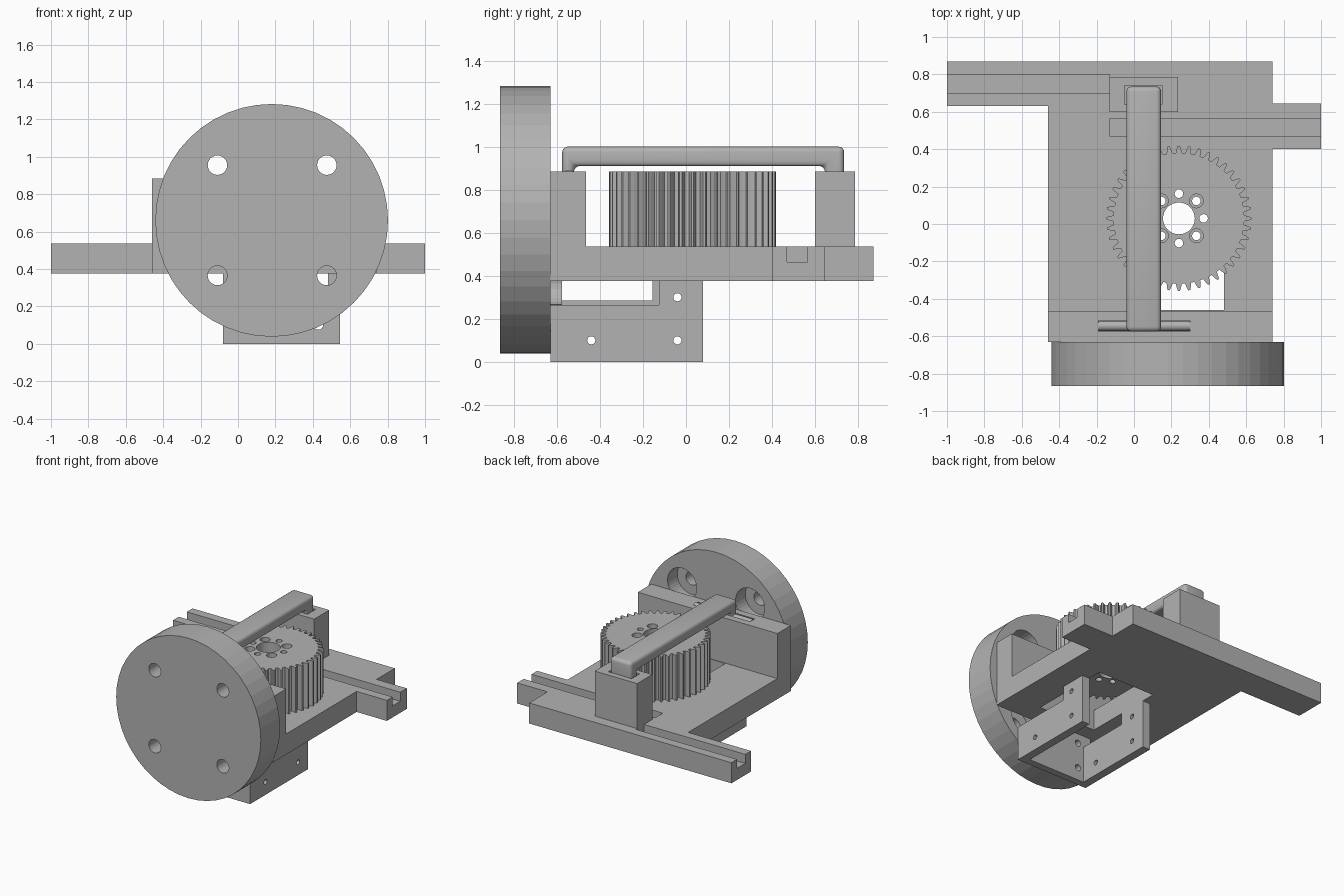
import bpy, bmesh, math
from mathutils import Matrix, Vector

if "Cube" in bpy.data.objects:
    bpy.data.objects.remove(bpy.data.objects["Cube"], do_unlink=True)

grey = bpy.data.materials.new("machined grey")
grey.use_nodes = True
COLOR = (0.45, 0.45, 0.45, 1)
grey.diffuse_color = COLOR
grey.node_tree.nodes["Principled BSDF"].inputs["Base Color"].default_value = COLOR


def finish(name, bm):
    bmesh.ops.recalc_face_normals(bm, faces=bm.faces)
    mesh = bpy.data.meshes.new(name)
    bm.to_mesh(mesh)
    bm.free()
    mesh.materials.append(grey)
    ob = bpy.data.objects.new(name, mesh)
    bpy.context.collection.objects.link(ob)
    return ob


def box(name, x, y, z):
    bm = bmesh.new()
    bmesh.ops.create_cube(bm, size=1)
    for v in bm.verts:
        v.co = Vector((r[0] if c < 0 else r[1]) for c, r in zip(v.co, (x, y, z)))
    return finish(name, bm)


def cyl(name, axis, centre, r, span, sides=24):
    """Cylinder along an axis; centre holds the two other coordinates."""
    i = "XYZ".index(axis)
    bm = bmesh.new()
    bmesh.ops.create_cone(bm, cap_ends=True, segments=sides, radius1=r, radius2=r,
                          depth=span[1] - span[0])
    turn = {"X": Matrix.Rotation(math.pi / 2, 4, "Y"),
            "Y": Matrix.Rotation(math.pi / 2, 4, "X"), "Z": Matrix()}[axis]
    pos = list(centre)
    pos.insert(i, sum(span) / 2)
    bmesh.ops.transform(bm, matrix=Matrix.Translation(pos) @ turn, verts=bm.verts)
    return finish(name, bm)


def prism(name, points, push):
    bm = bmesh.new()
    face = bm.faces.new([bm.verts.new(p) for p in points])
    new = bmesh.ops.extrude_face_region(bm, geom=[face])["geom"]
    bmesh.ops.translate(bm, vec=push, verts=[v for v in new if isinstance(v, bmesh.types.BMVert)])
    return finish(name, bm)


def apply(ob):
    bpy.context.view_layer.update()
    mesh = bpy.data.meshes.new_from_object(
        ob.evaluated_get(bpy.context.evaluated_depsgraph_get()))
    ob.modifiers.clear()
    ob.data = mesh


def cut(ob, cutters):
    for c in cutters:
        mod = ob.modifiers.new("cut", "BOOLEAN")
        mod.operation, mod.solver, mod.object = "DIFFERENCE", "EXACT", c
    apply(ob)
    for c in cutters:
        bpy.data.objects.remove(c, do_unlink=True)


# Round front flange with four counterbored bolt holes
flange = cyl("front_flange", "Y", (0.18, 0.66), 0.622, (-0.865, -0.63), 48)
bolts = [(x, z) for x in (-0.11, 0.475) for z in (0.365, 0.955)]
cut(flange, [cyl("hole", "Y", b, 0.052, (-0.9, -0.6)) for b in bolts]
    + [cyl("bore", "Y", b, 0.125, (-0.75, -0.6), 32) for b in bolts])

# Base plate with two side arms, cable grooves and a motor opening
outline = [(-0.46, -0.63), (0.74, -0.63), (0.74, 0.4), (1, 0.4), (1, 0.645), (0.74, 0.645),
           (0.74, 0.87), (-1, 0.87), (-1, 0.63), (-0.46, 0.63)]
base = prism("base_plate", [(x, y, 0.375) for x, y in outline], (0, 0, 0.16))
cut(base, [box("groove", (-1.1, -0.13), (0.7, 0.8), (0.465, 0.6)),
           box("groove", (-0.13, 1.1), (0.47, 0.565), (0.465, 0.6)),
           box("opening", (-0.015, 0.48), (-0.46, 0.19), (0.3, 0.6))])

# Upright wall behind the flange, with the hinge slot
wall = box("front_wall", (-0.46, 0.74), (-0.63, -0.465), (0.535, 0.885))
cut(wall, [box("slot", (-0.19, 0.3), (-0.575, -0.515), (0.82, 0.95))])

# Rear latch post with a socket
post = box("rear_post", (-0.13, 0.235), (0.6, 0.785), (0.535, 0.885))
cut(post, [box("socket", (-0.05, 0.15), (0.64, 0.74), (0.8, 0.95))])

# Motor bracket under the base: two side walls and a front wall
for name, x, notch_y, notch_z in (("bracket_left_wall", (0.48, 0.545), (-0.7, -0.125), 0.265),
                                  ("bracket_right_wall", (-0.08, -0.015), (-0.575, -0.155), 0.285)):
    side = box(name, x, (-0.63, 0.08), (0, 0.375))
    wide = (x[0] - 0.1, x[1] + 0.1)
    cut(side, [box("notch", wide, notch_y, (notch_z, 0.5))]
        + [cyl("hole", "X", p, 0.019, wide, 16)
           for p in ((-0.44, 0.1), (-0.04, 0.1), (-0.04, 0.3))])
plate = box("bracket_front_wall", (-0.015, 0.48), (-0.63, -0.575), (0, 0.375))
cut(plate, [cyl("hole", "Y", (x, z), 0.025, (-0.7, -0.5), 16)
            for x, z in ((0.035, 0.1), (0.035, 0.3), (0.43, 0.1))]
    + [cyl("clearance", "Y", (0.475, 0.365), 0.1, (-0.7, -0.5))])

# Spur gear with a shaft hole and a ring of bolt holes
GX, GY, TEETH = 0.24, 0.03, 44
rim = []
for t in range(TEETH):
    for offset, r in ((-0.32, 0.35), (-0.22, 0.37), (-0.1, 0.388),
                      (0.1, 0.388), (0.22, 0.37), (0.32, 0.35)):
        a = math.tau * (t + offset) / TEETH
        rim.append((GX + r * math.cos(a), GY + r * math.sin(a), 0.535))
gear = prism("spur_gear", rim, (0, 0, 0.35))
holes = [cyl("shaft", "Z", (GX, GY), 0.085, (0.4, 1), 32)]
for k in range(8):
    a = k * math.pi / 4
    at = (GX + 0.132 * math.cos(a), GY + 0.132 * math.sin(a))
    holes.append(cyl("hole", "Z", at, 0.023, (0.4, 1), 16))
    if k % 2:
        holes.append(cyl("bore", "Z", at, 0.037, (0.84, 1), 20))
cut(gear, holes)

# Locking handle: a bent strip that hooks into the post
strip = [(-0.575, 0.85), (-0.575, 1), (0.735, 1), (0.735, 0.8),
         (0.645, 0.8), (0.645, 0.91), (-0.52, 0.91), (-0.52, 0.85)]
handle = prism("locking_handle", [(-0.04, y, z) for y, z in strip], (0.185, 0, 0))
bevel = handle.modifiers.new("round", "BEVEL")
bevel.width, bevel.segments = 0.026, 4
apply(handle)

# Hinge pin for the handle
pin = cyl("hinge_pin", "X", (-0.545, 0.865), 0.027, (-0.19, 0.3))

# Smooth the rounded parts, keeping hard edges
for ob in (handle, pin):
    bpy.ops.object.select_all(action="DESELECT")
    ob.select_set(True)
    bpy.context.view_layer.objects.active = ob
    bpy.ops.object.shade_smooth_by_angle(angle=math.radians(35))
